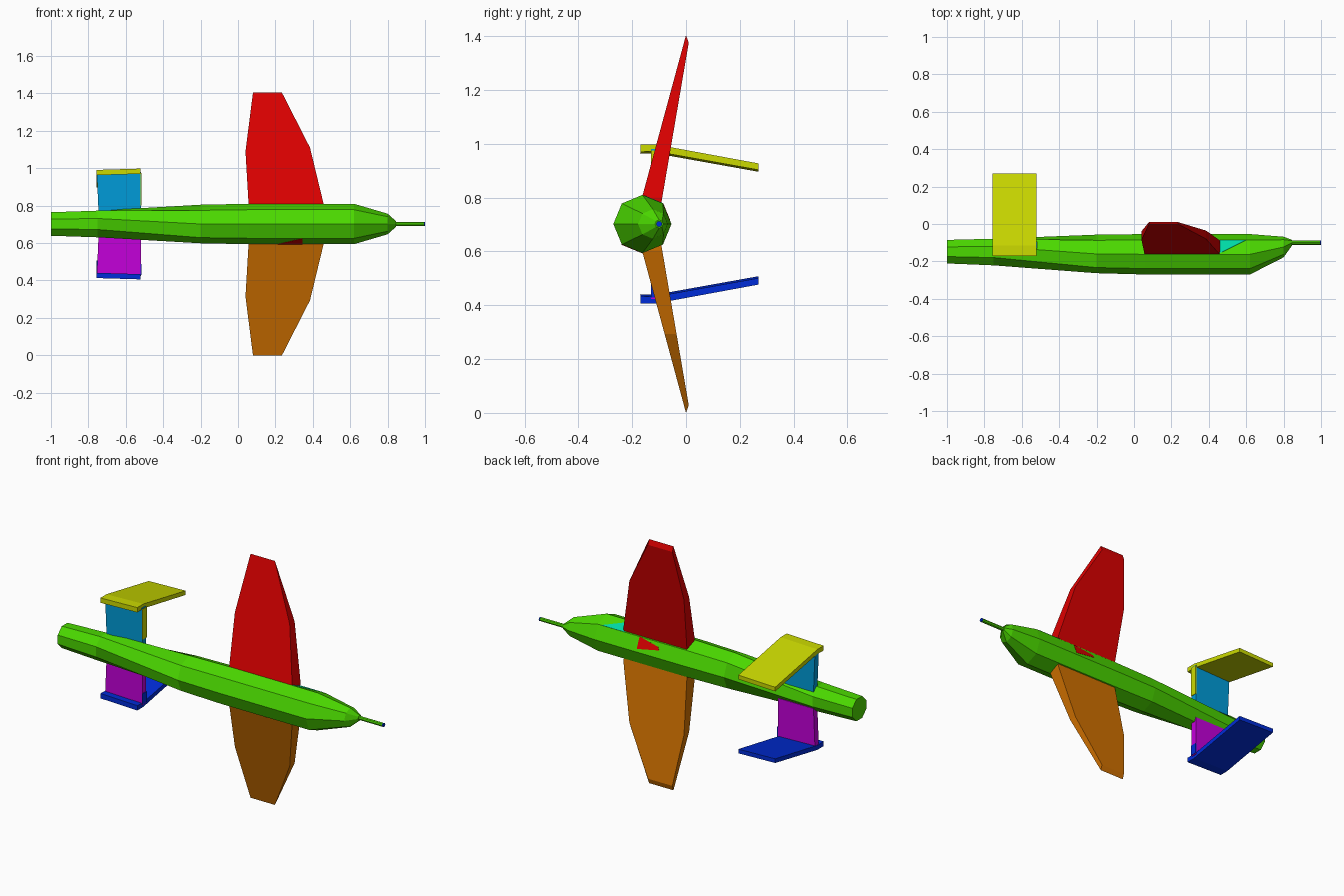
import bpy, bmesh, math

cube = bpy.data.objects.get("Cube")
if cube:
    bpy.data.objects.remove(cube, do_unlink=True)

MID = 0.702  # height of the fuselage axis


def material(name, r, g, b):
    m = bpy.data.materials.new(name)
    m.use_nodes = True
    m.diffuse_color = (r, g, b, 1)
    m.node_tree.nodes["Principled BSDF"].inputs["Base Color"].default_value = (r, g, b, 1)
    return m


green = material("green", 0.07, 0.69, 0.0)
red = material("red", 0.71, 0.0, 0.0)
orange = material("orange", 0.64, 0.165, 0.0)
yellow = material("yellow", 0.60, 0.70, 0.0)
cyan = material("sky blue", 0.0, 0.33, 0.69)
purple = material("purple", 0.55, 0.0, 0.70)
blue = material("blue", 0.0, 0.025, 0.69)
turquoise = material("turquoise", 0.0, 0.70, 0.38)


def loft(name, rings, mat):
    """Join equal-sized rings of points and cap both ends, flat shaded."""
    bm = bmesh.new()
    loops = [[bm.verts.new(p) for p in ring] for ring in rings]
    n = len(loops[0])
    for a, b in zip(loops, loops[1:]):
        for i in range(n):
            j = (i + 1) % n
            bm.faces.new((a[i], a[j], b[j], b[i]))
    bm.faces.new(loops[0])
    bm.faces.new(loops[-1])
    bmesh.ops.recalc_face_normals(bm, faces=bm.faces)
    mesh = bpy.data.meshes.new(name)
    bm.to_mesh(mesh)
    bm.free()
    mesh.materials.append(mat)
    obj = bpy.data.objects.new(name, mesh)
    bpy.context.collection.objects.link(obj)


def octagon(x, cy, r, phase=0):
    return [(x, cy + r * math.cos(math.radians(45 * k + phase)),
             MID + r * math.sin(math.radians(45 * k + phase))) for k in range(8)]


def flip(rings):
    """Reflect across the fuselage axis, top to bottom."""
    return [[(x, y, 2 * MID - z) for x, y, z in ring] for ring in rings]


# Fuselage: octagonal tube, twisting half a side toward the tail
loft("fuselage", [
    octagon(-1.0, -0.148, 0.068, -22.5),
    octagon(-0.75, -0.15, 0.077, -22.5),
    octagon(-0.2, -0.16, 0.103),
    octagon(0.06, -0.162, 0.108),
    octagon(0.62, -0.162, 0.108),
    octagon(0.80, -0.123, 0.055),
    octagon(0.845, -0.10, 0.015)], green)

# Nose probe with a coloured tip
loft("nose_probe", [octagon(0.83, -0.10, 0.011), octagon(0.995, -0.10, 0.011)], green)
loft("probe_tip", [octagon(0.994, -0.10, 0.0112), octagon(1.0, -0.10, 0.0112)], blue)

# Wings: tapering slabs swept toward the back
outline = [(0.06, 0.75), (0.04, 1.09), (0.08, 1.404), (0.235, 1.404),
           (0.385, 1.11), (0.46, 0.80), (0.46, 0.75)]
front = [(x, 0.271 * (z - 1.404), z) for x, z in outline]
back = [(x, 0.171 * (min(z, 1.375) - 1.375) + 0.01, min(z, 1.375)) for x, z in outline]
loft("upper_wing", [front, back], red)
loft("lower_wing", flip([front, back]), orange)

# Tail fins
fin = [[(x0, y, z), (x1, y, z), (x1, y + 0.035, z), (x0, y + 0.035, z)]
       for x0, x1, y, z in ((-0.745, -0.518, -0.13, 0.75), (-0.755, -0.518, -0.13, 0.98))]
loft("upper_fin", fin, cyan)
loft("lower_fin", flip(fin), purple)


def edge_strip(bottom):
    """Thin strip on a fin's leading edge, from the given height to the end plate."""
    return [[(-0.520, -0.131, z), (-0.515, -0.131, z),
             (-0.515, -0.094, z), (-0.520, -0.094, z)] for z in (bottom, 0.975)]


loft("upper_fin_edge", edge_strip(0.80), yellow)
loft("lower_fin_edge", flip(edge_strip(0.915)), blue)

# End plates: short flat front, then a long slope to the back
section = [(-0.17, 0.998), (-0.115, 0.998), (0.27, 0.927),
           (0.27, 0.903), (-0.115, 0.972), (-0.17, 0.970)]
plate = [[(x, y, z - drop) for y, z in section] for x, drop in ((-0.757, 0.007), (-0.522, 0))]
loft("upper_end_plate", plate, yellow)
loft("lower_end_plate", flip(plate), blue)


def hull_patch(name, side, corners, mat):
    """Thin plate lying on one side of the fuselage; corners are (x, across)."""
    rings = []
    for s in (0.99, 1.012):
        ring = []
        for x, t in corners:
            o = octagon(x, -0.162, 0.108 * s)
            a, b = o[side], o[(side + 1) % 8]
            ring.append(tuple(p + (q - p) * t for p, q in zip(a, b)))
        rings.append(ring)
    loft(name, rings, mat)


# Canopy and wing root patches
hull_patch("canopy", 1, [(0.45, 0), (0.60, 0), (0.45, 0.98)], turquoise)
hull_patch("upper_wing_root", 0, [(0.355, 1), (0.355, 0.2), (0.22, 0.5), (0.23, 0.7)], red)
hull_patch("lower_wing_root", 5, [(0.21, 1), (0.345, 1), (0.345, 0.0)], red)
